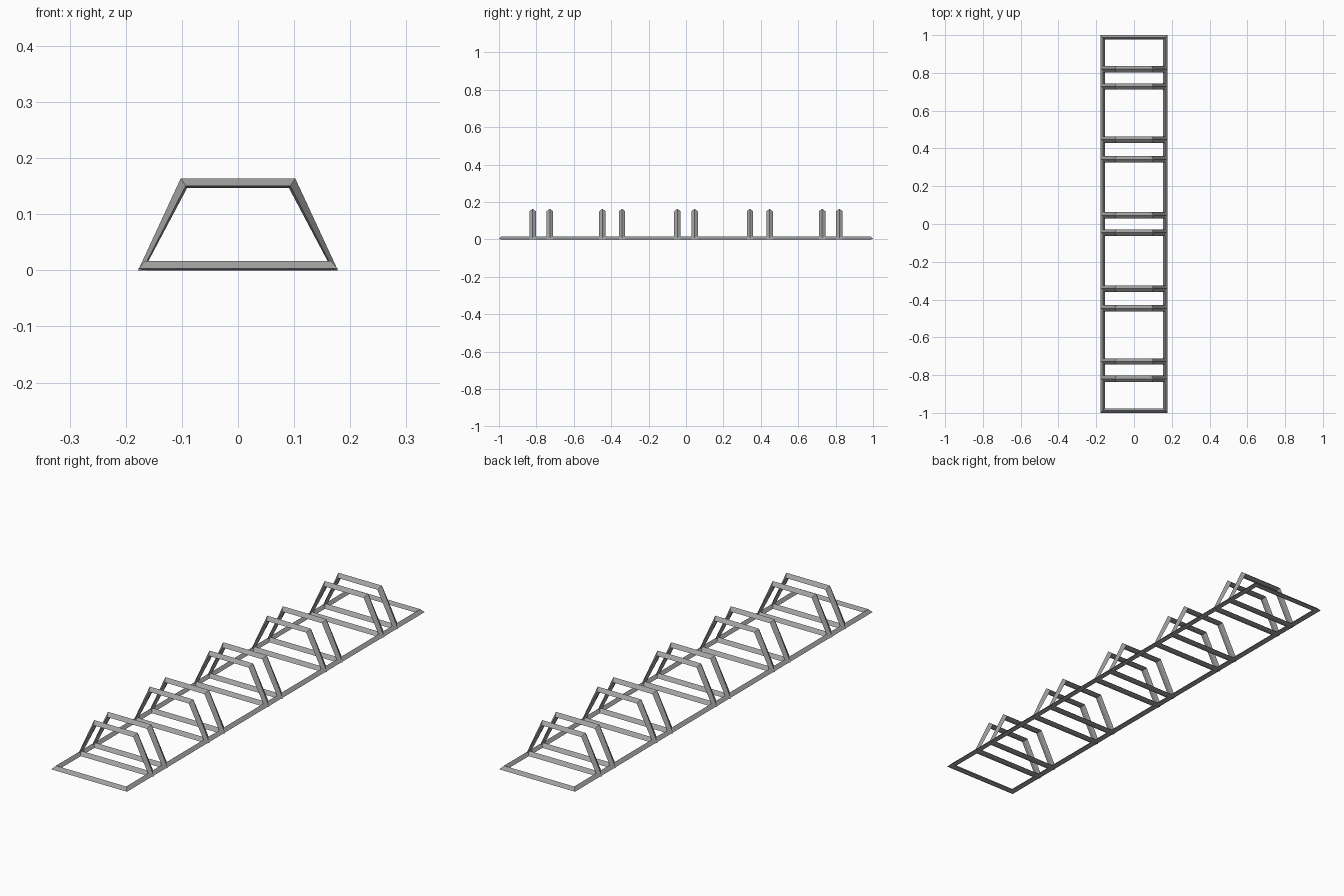
import bpy, bmesh

if "Cube" in bpy.data.objects:
    bpy.data.objects.remove(bpy.data.objects["Cube"])

mat = bpy.data.materials.new("dark_grey_metal")
mat.diffuse_color = (0.35, 0.35, 0.35, 1)
mat.use_nodes = True
mat.node_tree.nodes["Principled BSDF"].inputs["Base Color"].default_value = mat.diffuse_color


def loft(name, rings, closed=False):
    """Skin a list of equal-sized cross-sections into a solid bar."""
    bm = bmesh.new()
    vs = [[bm.verts.new(p) for p in ring] for ring in rings]
    n = len(vs[0])
    pairs = list(zip(vs, vs[1:]))
    if closed:
        pairs.append((vs[-1], vs[0]))
    else:
        bm.faces.new(vs[0])
        bm.faces.new(vs[-1])
    for a, b in pairs:
        for i in range(n):
            j = (i + 1) % n
            bm.faces.new((a[i], a[j], b[j], b[i]))
    bmesh.ops.recalc_face_normals(bm, faces=bm.faces)
    me = bpy.data.meshes.new(name)
    bm.to_mesh(me)
    bm.free()
    me.materials.append(mat)
    ob = bpy.data.objects.new(name, me)
    bpy.context.collection.objects.link(ob)
    return ob


HX, HY = 0.178, 1.0        # half size of the base
TOP_X, TOP_Z = 0.102, 0.164  # upper corner of each hoop

# base frame: mitred rectangle of ridged bars, section as (inset, height)
FRAME = [(0, 0.003), (0.013, 0.017), (0.024, 0.003), (0.012, 0)]
corners = [(-1, -1), (1, -1), (1, 1), (-1, 1)]
loft("base_frame",
     [[(sx * (HX - d), sy * (HY - d), z) for d, z in FRAME] for sx, sy in corners],
     closed=True)

# hoop section as (depth from outer ridge, offset along y)
HOOP = [(0, 0), (0.0135, 0.017), (0.0175, 0), (0.0135, -0.017)]
slope = (HX - TOP_X) / TOP_Z
TOP_MITRE, FOOT_MITRE = 0.64, 0.55   # legs get slimmer towards the foot


def hoop(y):
    rings = []
    for side, at_top in ((-1, False), (-1, True), (1, True), (1, False)):
        ring = []
        for d, dy in HOOP:
            if at_top:
                ring.append((side * (TOP_X - TOP_MITRE * d), y + dy, TOP_Z - d))
            else:
                ring.append((side * (HX - FOOT_MITRE * d), y + dy, 0))
        rings.append(ring)
    loft("hoop", rings)
    # floor crossbar under the hoop
    loft("crossbar", [[(x, y, 0.017), (x, y + 0.017, 0.0035),
                       (x, y, 0), (x, y - 0.017, 0.0035)]
                      for x in (-0.167, 0.167)])


# five pairs of hoops along the frame
for y in (0.046, 0.342, 0.447, 0.728, 0.82):
    hoop(y)
    hoop(-y)
